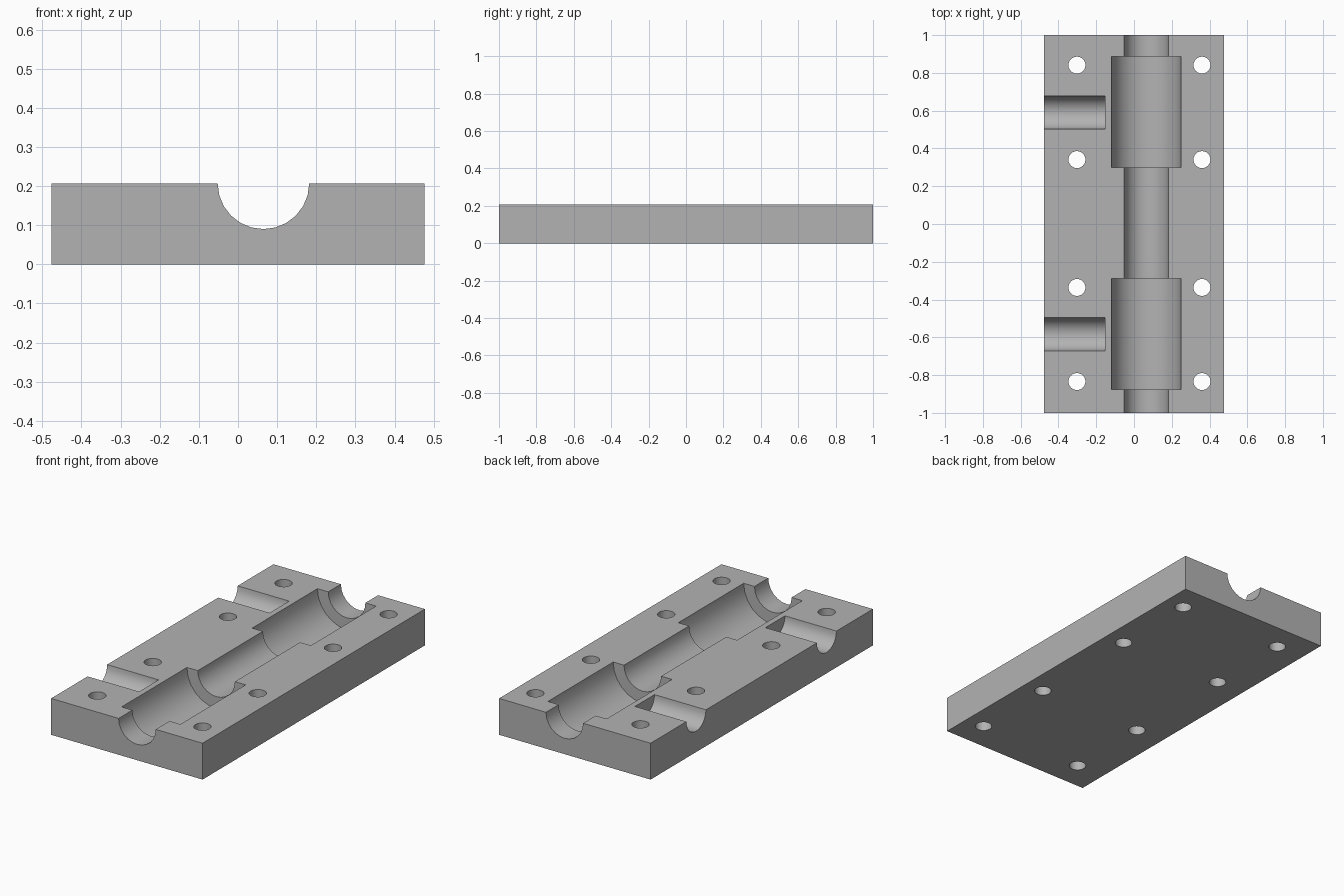
import bpy
import math

cube = bpy.data.objects.get("Cube")
if cube:
    bpy.data.objects.remove(cube, do_unlink=True)

WIDTH, LENGTH, TOP = 0.954, 2.0, 0.207
BORE_X = 0.065

steel = bpy.data.materials.new("plain grey")
grey = (0.45, 0.45, 0.45, 1)
steel.use_nodes = True
steel.diffuse_color = grey
steel.node_tree.nodes["Principled BSDF"].inputs["Base Color"].default_value = grey

# Solid block
bpy.ops.mesh.primitive_cube_add(size=1, location=(0, 0, TOP / 2))
block = bpy.context.object
block.name = "half_mould_block"
block.scale = (WIDTH, LENGTH, TOP)
bpy.ops.object.transform_apply(location=True, rotation=True, scale=True)
block.data.materials.append(steel)

cutters = []


def cutter(name, radius, start, end, axis):
    """Cylinder running from start to end along one axis."""
    turn = {"x": (0, math.pi / 2, 0), "y": (math.pi / 2, 0, 0), "z": (0, 0, 0)}[axis]
    middle = [(a + b) / 2 for a, b in zip(start, end)]
    bpy.ops.mesh.primitive_cylinder_add(vertices=24, radius=radius,
                                        depth=math.dist(start, end),
                                        location=middle, rotation=turn)
    obj = bpy.context.object
    obj.name = name
    obj.hide_render = True
    obj.data.materials.append(steel)
    bpy.ops.object.transform_apply(location=True, rotation=True, scale=True)
    cutters.append(obj)


# Long round channel through the whole block
cutter("long_channel_cutter", 0.117, (BORE_X, -1.1, TOP), (BORE_X, 1.1, TOP), "y")

# Two wide chambers, each with a short side channel
for centre in (-0.582, 0.592):
    cutter("chamber_cutter", 0.185, (BORE_X, centre - 0.294, TOP),
           (BORE_X, centre + 0.294, TOP), "y")
    cutter("side_channel_cutter", 0.088, (-0.6, centre - 0.002, TOP),
           (-0.153, centre - 0.002, TOP), "x")

# Bolt holes
for x in (-0.302, 0.36):
    for y in (-0.834, -0.336, 0.341, 0.841):
        cutter("bolt_hole_cutter", 0.045, (x, y, -0.1), (x, y, TOP + 0.1), "z")

# Cut everything out of the block
bpy.ops.object.select_all(action="DESELECT")
bpy.context.view_layer.objects.active = block
block.select_set(True)
for obj in cutters:
    cut = block.modifiers.new(obj.name, "BOOLEAN")
    cut.operation = "DIFFERENCE"
    cut.solver = "EXACT"
    cut.object = obj
    bpy.ops.object.modifier_apply(modifier=cut.name)
for obj in cutters:
    bpy.data.objects.remove(obj, do_unlink=True)

bpy.ops.object.shade_smooth_by_angle(angle=math.radians(30))
